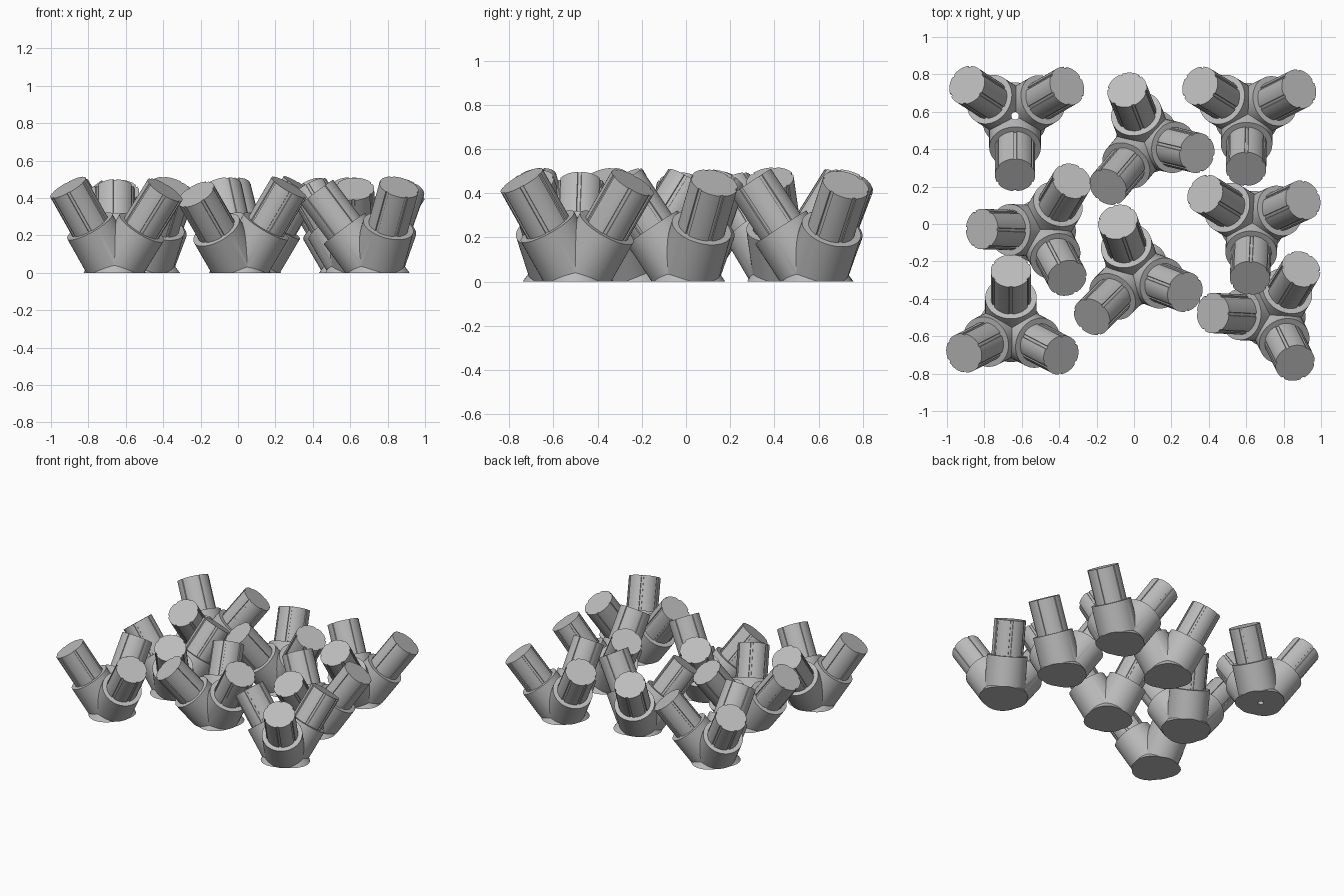
import bpy, bmesh, math
from mathutils import Vector, Matrix

if "Cube" in bpy.data.objects:
    bpy.data.objects.remove(bpy.data.objects["Cube"])

grey = bpy.data.materials.new("mid_grey")
grey.diffuse_color = (0.5, 0.5, 0.5, 1)
grey.use_nodes = True
grey.node_tree.nodes["Principled BSDF"].inputs["Base Color"].default_value = grey.diffuse_color

COLLAR_R, PEG_R = 0.138, 0.108
COLLAR_LEN, ARM_LEN, AXIS_Z = 0.283, 0.528, 0.01

# Joint centre, then the plan position of each of its three peg tips
JOINTS = [
    ((-0.636, 0.578), [(-0.893, 0.743), (-0.358, 0.738), (-0.636, 0.262)]),
    ((0.070, 0.444), [(-0.037, 0.717), (0.337, 0.380), (-0.139, 0.198)]),
    ((0.605, 0.583), [(0.353, 0.738), (0.882, 0.722), (0.599, 0.294)]),
    ((-0.492, -0.037), [(-0.813, -0.027), (-0.332, 0.230), (-0.358, -0.289)]),
    ((0.011, -0.262), [(-0.086, 0.011), (0.273, -0.364), (-0.225, -0.497)]),
    ((0.634, 0.005), [(0.380, 0.160), (0.904, 0.128), (0.620, -0.289)]),
    ((-0.658, -0.561), [(-0.658, -0.251), (-0.909, -0.690), (-0.390, -0.701)]),
    ((0.738, -0.492), [(0.422, -0.476), (0.893, -0.241), (0.861, -0.743)]),
]


def make_object(name, bm):
    bmesh.ops.recalc_face_normals(bm, faces=bm.faces)
    me = bpy.data.meshes.new(name)
    bm.to_mesh(me)
    bm.free()
    me.materials.append(grey)
    ob = bpy.data.objects.new(name, me)
    bpy.context.collection.objects.link(ob)
    return ob


def prism(name, profile, start, end, matrix):
    """Extrude a closed profile along the local z axis."""
    bm = bmesh.new()
    rings = [[bm.verts.new(matrix @ Vector((x, y, z))) for x, y in profile]
             for z in (start, end)]
    n = len(profile)
    for i in range(n):
        j = (i + 1) % n
        bm.faces.new((rings[0][i], rings[0][j], rings[1][j], rings[1][i]))
    bm.faces.new(rings[0])
    bm.faces.new(rings[1])
    return make_object(name, bm)


def circle(r, n):
    return [(r * math.cos(2 * math.pi * i / n), r * math.sin(2 * math.pi * i / n))
            for i in range(n)]


def grooved_circle(r, grooves=6, depth=0.006):
    pts = []
    step = 2 * math.pi / grooves
    for g in range(grooves):
        a = g * step
        for off, rad in ((-0.07, r - depth), (0.07, r - depth), (0.085, r)):
            pts.append((rad * math.cos(a + off), rad * math.sin(a + off)))
        for k in range(1, 8):
            b = a + 0.085 + (step - 0.17) * k / 7
            pts.append((r * math.cos(b), r * math.sin(b)))
    return pts


def boolean(ob, other, operation):
    mod = ob.modifiers.new(operation.lower(), 'BOOLEAN')
    mod.object, mod.operation, mod.solver = other, operation, 'EXACT'
    other.hide_render = True


def bake(ob, helpers):
    """Freeze the modifiers and drop the helper shapes."""
    deps = bpy.context.evaluated_depsgraph_get()
    me = bpy.data.meshes.new_from_object(ob.evaluated_get(deps))
    ob.modifiers.clear()
    ob.data = me
    for h in helpers:
        bpy.data.objects.remove(h)


def smooth(ob):
    ob.data.shade_smooth()
    ob.data.set_sharp_from_angle(angle=math.radians(30))


for index, (centre, tips) in enumerate(JOINTS, 1):
    origin = Vector((*centre, AXIS_Z))
    collars = []
    for k, tip in enumerate(tips, 1):
        flat = Vector(tip) - Vector(centre)
        tilt = math.asin(flat.length / ARM_LEN)
        azimuth = math.atan2(flat.y, flat.x)
        m = (Matrix.Translation(origin) @ Matrix.Rotation(azimuth, 4, 'Z')
             @ Matrix.Rotation(tilt, 4, 'Y'))
        collars.append(prism("collar", circle(COLLAR_R, 48), -0.14, COLLAR_LEN, m))
        # Grooved peg standing in the collar
        peg = prism(f"peg_{index}_{k}", grooved_circle(PEG_R), COLLAR_LEN - 0.03, ARM_LEN, m)
        smooth(peg)

    # Hub: three merged collars, cut flat at the floor
    hub, helpers = collars[0], collars[1:]
    hub.name = f"hub_{index}"
    for other in helpers:
        boolean(hub, other, 'UNION')
    place = Matrix.Translation(Vector((*centre, 0)))
    floor = prism("floor_cutter", [(-1, -1), (1, -1), (1, 1), (-1, 1)], -1, 0, place)
    boolean(hub, floor, 'DIFFERENCE')
    helpers.append(floor)
    if index == 1:  # pin hole through one hub
        drill = prism("hole_cutter", circle(0.02, 24), -0.5, 0.8, place)
        boolean(hub, drill, 'DIFFERENCE')
        helpers.append(drill)
    bake(hub, helpers)
    smooth(hub)
